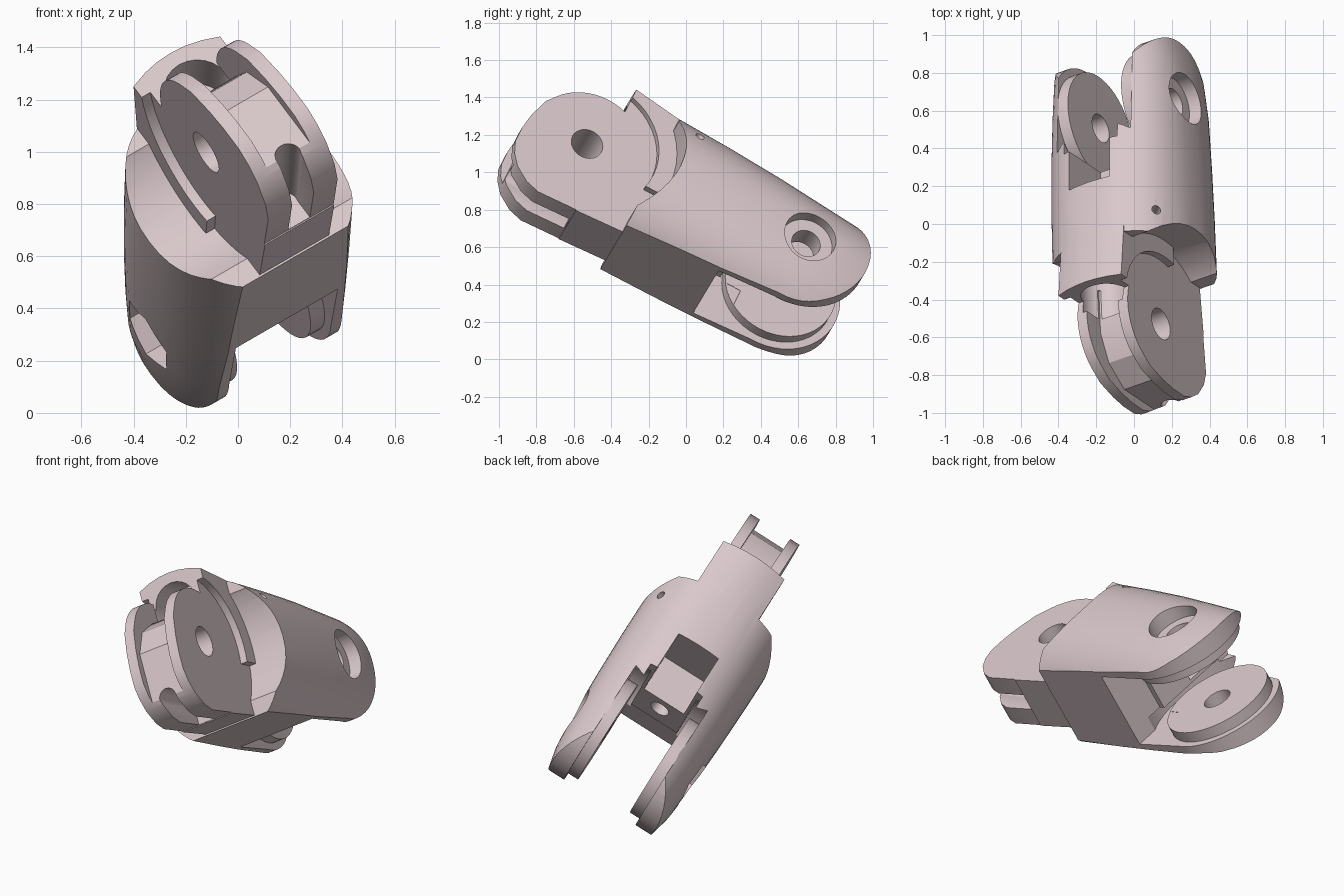
import bpy, bmesh, math
from mathutils import Matrix, Vector

cube = bpy.data.objects.get("Cube")
if cube:
    bpy.data.objects.remove(cube, do_unlink=True)

mat = bpy.data.materials.new("pale_pink_plastic")
mat.use_nodes = True
COLOUR = (0.70, 0.58, 0.60, 1)
mat.diffuse_color = COLOUR
mat.node_tree.nodes["Principled BSDF"].inputs["Base Color"].default_value = COLOUR

# Working frame: x = hinge direction, y = length, z = towards the back of the hand.
# The front hinge lies on the origin and the rear hinge at y = REAR.
REAR = 1.28


def make(name, rings):
    """Closed solid skinned through rings with equal point counts."""
    bm = bmesh.new()
    loops = [[bm.verts.new(p) for p in ring] for ring in rings]
    n = len(loops[0])
    for a, b in zip(loops, loops[1:]):
        for i in range(n):
            j = (i + 1) % n
            bm.faces.new((a[i], a[j], b[j], b[i]))
    bm.faces.new(loops[0][::-1])
    bm.faces.new(loops[-1])
    bmesh.ops.recalc_face_normals(bm, faces=bm.faces)
    mesh = bpy.data.meshes.new(name)
    bm.to_mesh(mesh)
    bm.free()
    mesh.materials.append(mat)
    ob = bpy.data.objects.new(name, mesh)
    bpy.context.collection.objects.link(ob)
    return ob


def prism(name, outline, x0, x1):
    """Side outline of (y, z) points extruded across the hinge direction."""
    return make(name, [[(x, y, z) for y, z in outline] for x in (x0, x1)])


def box(x0, x1, y0, y1, z0, z1):
    return prism("cutter", [(y0, z0), (y1, z0), (y1, z1), (y0, z1)], x0, x1)


def arc(y, z, r, a0, a1, n):
    angles = [math.radians(a0 + (a1 - a0) * i / n) for i in range(n + 1)]
    return [(y + r * math.cos(a), z + r * math.sin(a)) for a in angles]


def disc(y, r, x0, x1, n=48):
    return prism("cutter", arc(y, 0, r, 0, 360, n)[:-1], x0, x1)


def bore(r, y0, y1, z, n=24):
    """Round bar running along the length."""
    ring = arc(0, z, r, 0, 360, n)[:-1]
    return make("cutter", [[(x, y, h) for x, h in ring] for y in (y0, y1)])


def combine(target, tool, operation="DIFFERENCE"):
    mod = target.modifiers.new("shape", "BOOLEAN")
    mod.operation = operation
    mod.solver = "EXACT"
    mod.object = tool
    bpy.context.view_layer.update()
    graph = bpy.context.evaluated_depsgraph_get()
    mesh = bpy.data.meshes.new_from_object(target.evaluated_get(graph))
    target.modifiers.clear()
    target.data = mesh
    bpy.data.objects.remove(tool, do_unlink=True)


def section(y, width, top, bottom, n=56):
    """Rounded cross-section; the underside is trimmed flat afterwards."""
    ring = []
    for i in range(n):
        a = 2 * math.pi * i / n
        c, s = math.cos(a), math.sin(a)
        e = 2 / 2.35 if s >= 0 else 2 / 2.25
        h = top if s >= 0 else bottom
        ring.append((width * math.copysign(abs(c) ** e, c), y,
                     h * math.copysign(abs(s) ** e, s)))
    return ring


# Main shell, tapering towards the rear fork
body = make("finger_segment", [
    section(0.38, 0.40, 0.425, 0.48), section(0.7, 0.40, 0.41, 0.48),
    section(1.0, 0.395, 0.39, 0.48), section(1.3, 0.385, 0.36, 0.48),
    section(1.5, 0.37, 0.345, 0.46), section(1.7, 0.33, 0.33, 0.42)])
side = [(0.3, -0.405), (0.95, -0.375)] + arc(REAR, 0, 0.352, -92, 75, 24) + [(0.9, 0.5), (0.3, 0.5)]
combine(body, prism("cutter", side, -0.6, 0.6), "INTERSECT")
for s in (-1, 1):
    combine(body, disc(0, 0.49, s * 0.15, s * 0.6))


# Neck with an arched top, stepped back around the tongue
def neck_ring(y, top, bottom):
    arch = [(x, y, top - 1.1 * x * x) for x in (0.2, 0.13, 0.065, 0, -0.065, -0.13, -0.2)]
    return arch + [(-0.2, y, bottom), (0.2, y, bottom)]


neck = make("neck", [neck_ring(0.105, 0.475, -0.412), neck_ring(0.72, 0.385, -0.37)])
for s in (-1, 1):
    combine(neck, disc(0, 0.39, s * 0.16, s * 0.5))
    combine(neck, box(s * 0.16, s * 0.5, 0, 0.8, -0.5, -0.09))
combine(body, neck, "UNION")

# Front tongue
tongue = [(0.5, 0.2), (0.25, 0.2)] + arc(0, 0, 0.315, 40, 140, 14)
tongue += [(-0.3, 0.12), (-0.335, 0.0), (-0.35, -0.1), (-0.35, -0.2), (-0.325, -0.27),
           (-0.28, -0.335), (-0.2, -0.395), (-0.12, -0.42), (0.5, -0.385)]
combine(body, prism("tongue", tongue, -0.16, 0.16), "UNION")

# Slot between the tongue plates, arched scoop, and tendon groove
slot = [(-0.5, -0.5), (-0.3, -0.5), (-0.3, -0.02), (-0.2, 0.12), (-0.05, 0.19),
        (0.2, 0.19), (0.2, 0.3), (-0.1, 0.4), (-0.5, 0.4)]
combine(body, prism("cutter", slot, -0.1, 0.1))
combine(body, bore(0.13, 0.03, 0.3, 0.285))
combine(body, bore(0.052, -0.5, 0.1, -0.31))
combine(body, box(-0.05, 0.05, -0.5, 0.1, -0.6, -0.31))
combine(body, disc(0, 0.088, -0.5, 0.5, 32))

# Rear fork: gap, top window, tendon bore
combine(body, box(-0.17, 0.17, 0.97, 2, -0.6, 0.6))
combine(body, box(-0.13, 0.13, 0.73, 1.05, 0.08, 0.6))
combine(body, bore(0.055, 0.3, 1.1, -0.02))

# Relief around a round boss on each inner fork face, open underneath
for s in (-1, 1):
    relief = disc(REAR, 0.43, s * 0.15, s * 0.235)
    combine(relief, box(s * 0.15, s * 0.235, 0.93, 2, -0.6, -0.02), "UNION")
    combine(relief, disc(REAR, 0.31, s * 0.1, s * 0.3))
    combine(body, relief)
combine(body, box(-0.172, 0.172, 0.93, 1.1, -0.6, -0.15))

# Rear pivot hole, round head seat on one side, hexagonal nut seat on the other
combine(body, disc(REAR, 0.08, -0.6, 0.6, 32))
combine(body, disc(REAR, 0.145, 0.3, 0.6))
combine(body, disc(REAR, 0.15, -0.6, -0.3, 6))

# Small pin hole drilled slantwise into the shoulder
pin = bore(0.025, -0.15, 0.15, 0, 16)
pin.data.transform(Matrix.Translation((0.335, 0.516, 0.27)) @
                   Vector((0.7, 0, 0.7)).to_track_quat("Y", "Z").to_matrix().to_4x4())
combine(body, pin)

# Tilt into the final pose
hinge = Vector((0.83, 0.288, 0.48)).normalized()
length = Vector((-0.036, 0.883, -0.468))
up = hinge.cross(length).normalized()
length = up.cross(hinge)
pose = Matrix((hinge, length, up)).transposed().to_4x4()
body.data.transform(Matrix.Translation((0.01, -0.575, 1.075)) @ pose)

for ob in bpy.context.selected_objects:
    ob.select_set(False)
body.select_set(True)
bpy.context.view_layer.objects.active = body
bpy.ops.object.shade_smooth_by_angle(angle=math.radians(28))
